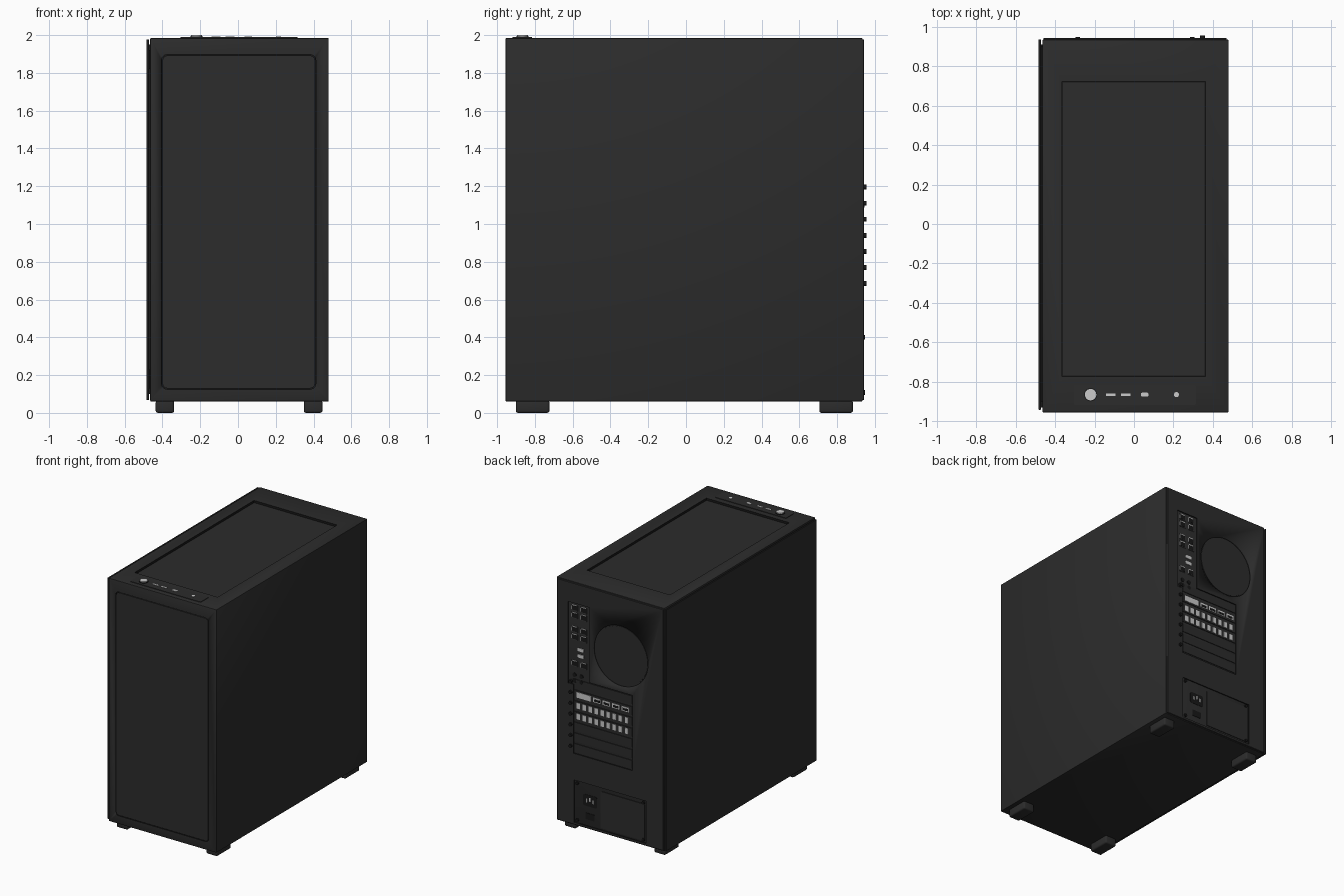
import bpy, bmesh, math
from mathutils import Matrix, Vector

cube = bpy.data.objects.get("Cube")
if cube:
    bpy.data.objects.remove(cube, do_unlink=True)


def material(name, value):
    m = bpy.data.materials.new(name)
    m.use_nodes = True
    col = (value, value, value, 1)
    m.diffuse_color = col
    m.node_tree.nodes["Principled BSDF"].inputs["Base Color"].default_value = col
    return m


BLACK = material("case black", 0.025)
SHADOW = material("recess black", 0.009)
TRIM = material("trim grey", 0.04)
SILVER = material("silver metal", 0.6)


def finish(name, bm, mat, smooth=True):
    mesh = bpy.data.meshes.new(name)
    bm.to_mesh(mesh)
    bm.free()
    mesh.materials.append(mat)
    ob = bpy.data.objects.new(name, mesh)
    bpy.context.collection.objects.link(ob)
    if smooth:
        bpy.ops.object.select_all(action='DESELECT')
        ob.select_set(True)
        bpy.context.view_layer.objects.active = ob
        bpy.ops.object.shade_smooth_by_angle(angle=math.radians(35))
    return ob


def add_box(bm, xs, ys, zs):
    mid = Vector([sum(r) / 2 for r in (xs, ys, zs)])
    size = [abs(r[1] - r[0]) for r in (xs, ys, zs)]
    bmesh.ops.create_cube(bm, size=1, matrix=Matrix.Translation(mid) @ Matrix.Diagonal((*size, 1)))


def box(name, xs, ys, zs, mat=BLACK, bevel=0, axis=None, segments=3):
    """Box from ranges; a bevel may be limited to the edges along one axis."""
    bm = bmesh.new()
    add_box(bm, xs, ys, zs)
    if bevel:
        edges = [e for e in bm.edges if axis is None
                 or abs((e.verts[0].co - e.verts[1].co).normalized()[axis]) > 0.9]
        bmesh.ops.bevel(bm, geom=edges, offset=bevel, segments=segments, affect='EDGES', profile=0.5)
    return finish(name, bm, mat, bevel > 0)


def boxes(name, ranges, mat):
    bm = bmesh.new()
    for r in ranges:
        add_box(bm, *r)
    return finish(name, bm, mat, False)


def disc(name, centre, radius, depth, axis, mat, sides=32):
    turn = Matrix.Rotation(math.pi / 2, 4, 'X') if axis == 'Y' else Matrix()
    bm = bmesh.new()
    bmesh.ops.create_cone(bm, cap_ends=True, segments=sides, radius1=radius, radius2=radius,
                          depth=depth, matrix=Matrix.Translation(centre) @ turn)
    return finish(name, bm, mat)


def cut(target, cutter):
    mod = target.modifiers.new("recess", 'BOOLEAN')
    mod.operation, mod.solver, mod.object = 'DIFFERENCE', 'EXACT', cutter
    mod.material_mode = 'TRANSFER'
    bpy.ops.object.select_all(action='DESELECT')
    bpy.context.view_layer.objects.active = target
    target.select_set(True)
    bpy.ops.object.modifier_apply(modifier=mod.name)
    bpy.data.objects.remove(cutter, do_unlink=True)


def span(mid, width):
    return (mid - width / 2, mid + width / 2)


# Case shell and rear plate
shell = box("case_shell", (-0.465, 0.48), (-0.955, 0.935), (0.06, 1.985), bevel=0.006, segments=2)
rear = box("rear_plate", (-0.46, 0.47), (0.9, 0.943), (0.067, 1.978), bevel=0.003, segments=1)

# Front panel set in a rounded groove
cut(shell, box("front_cutter", (-0.405, 0.412), (-1, -0.943), (0.125, 1.897), SHADOW, 0.03, 1))
box("front_panel", (-0.4, 0.407), (-0.954, -0.94), (0.13, 1.892), BLACK, 0.026, 1)

# Recessed top vent
cut(shell, box("top_cutter", (-0.365, 0.362), (-0.772, 0.722), (1.965, 2.1), SHADOW))
box("top_mesh", (-0.361, 0.358), (-0.768, 0.718), (1.96, 1.97))

# Top control strip
box("control_strip", (-0.305, 0.315), (-0.918, -0.815), (1.98, 1.989), BLACK, 0.01, 2)
disc("power_button_ring", (-0.22, -0.865, 1.989), 0.034, 0.008, 'Z', SHADOW)
disc("power_button", (-0.22, -0.865, 1.992), 0.029, 0.016, 'Z', SILVER)
boxes("top_ports", [(span(x, 0.048), span(-0.865, 0.012), (1.985, 1.992)) for x in (-0.117, -0.042)], SILVER)
box("top_small_port", span(0.054, 0.038), span(-0.865, 0.02), (1.985, 1.992), SILVER, 0.007, 2)
disc("top_audio_jack", (0.215, -0.865, 1.988), 0.013, 0.008, 'Z', SILVER, 16)

# Removable side panel with its four clips
box("side_panel", (-0.484, -0.472), (-0.942, 0.936), (0.068, 1.978), BLACK, 0.002, None, 1)
boxes("side_panel_clips", [((-0.476, -0.46), span(y, 0.06), span(z, 0.1))
                           for y in (-0.9, 0.88) for z in (0.18, 1.87)], SHADOW)
boxes("side_panel_spacer", [((-0.476, -0.46), (-0.9, 0.9), (0.1, 1.95))], SHADOW)

# Feet
for side, x in (("right", -0.387), ("left", 0.398)):
    for end, y in (("front", -0.812), ("back", 0.795)):
        box(f"{end}_{side}_foot", span(x, 0.098), span(y, 0.178), (0, 0.066), BLACK, 0.012)

# Rear fan opening
cut(rear, disc("fan_cutter", (-0.09, 0.943, 1.51), 0.238, 0.024, 'Y', SHADOW, 64))
disc("fan_cover", (-0.09, 0.93, 1.51), 0.231, 0.016, 'Y', BLACK, 64)

# Rear connector plate: two columns of ports with dark openings
cut(rear, box("connector_cutter", (0.185, 0.375), (0.93, 1), (1.175, 1.82), SHADOW))
box("connector_plate", (0.19, 0.37), (0.92, 0.934), (1.18, 1.815), BLACK)
ports = [(x, z) for x in (0.32, 0.24) for z in (1.78, 1.72, 1.61, 1.55, 1.34)]
boxes("port_rims", [(span(x, 0.054), (0.93, 0.938), span(z, 0.046)) for x, z in ports], TRIM)
boxes("port_edges", [(span(x, 0.04), (0.93, 0.939), span(z + 0.021, 0.006)) for x, z in ports]
      + [(span(x + 0.025, 0.005), (0.93, 0.939), span(z, 0.03)) for x, z in ports], SILVER)
boxes("port_openings", [(span(x, 0.042), (0.93, 0.9395), span(z, 0.034)) for x, z in ports], SHADOW)
for i, z in enumerate((1.46, 1.41)):
    box(f"display_port_{i + 1}", span(0.265, 0.055), (0.93, 0.94), span(z, 0.026), SILVER, 0.008, 1)
for x in (0.32, 0.26):
    for z in (1.205, 1.25):
        disc("audio_jack", (x, 0.936, z), 0.016, 0.01, 'Y', SHADOW, 16)

# Expansion slots with thumb screws
PITCH = 0.085
cut(rear, box("slot_cutter", (-0.19, 0.325), (0.93, 1), (0.63, 1.225), SHADOW))
slots = [0.675 + PITCH * i for i in range(7)]
boxes("slot_covers", [((-0.185, 0.32), (0.92, 0.94), span(z, 0.066)) for z in slots], BLACK)
for i, z in enumerate(slots):
    disc(f"slot_screw_{i + 1}", (0.348, 0.947, z + 0.01), 0.013, 0.018, 'Y', SHADOW, 16)

# Graphics card bracket: video ports above two rows of vents
row = slots[5]
boxes("video_ports", [((0.17, 0.3), (0.935, 0.943), span(row, 0.044))]
      + [(span(0.12 - 0.083 * i, 0.066), (0.935, 0.943), span(row, 0.036)) for i in range(4)], SILVER)
boxes("video_port_openings", [(span(0.12 - 0.083 * i, 0.05), (0.935, 0.944), span(row - 0.003, 0.018))
                              for i in range(4)], SHADOW)
boxes("card_vents", [(span(0.285 - 0.053 * i, 0.03), (0.935, 0.943), span(z, 0.046))
                     for z in slots[3:5] for i in range(9)], SILVER)

# Power supply bay
cut(rear, box("power_cutter", (-0.31, 0.32), (0.925, 1), (0.085, 0.42), SHADOW))
box("power_supply", (-0.305, 0.315), (0.91, 0.932), (0.09, 0.415), BLACK)
box("power_cover", (-0.295, 0.09), (0.92, 0.94), (0.1, 0.39), BLACK, 0.006, 1)
box("power_socket", span(0.185, 0.12), (0.92, 0.937), span(0.285, 0.09), SHADOW, 0.012, 1)
boxes("socket_pins", [(span(0.185 + dx, 0.009), (0.93, 0.94), span(0.285 + dz, 0.03))
                      for dx, dz in ((-0.028, 0), (0, 0.012), (0.028, 0))], SILVER)
box("power_switch", span(0.185, 0.08), (0.92, 0.938), span(0.16, 0.05), SHADOW, 0.006, 1)
for x in (-0.285, 0.295):
    for z in (0.108, 0.4):
        disc("power_screw", (x, 0.94, z), 0.012, 0.014, 'Y', SHADOW, 16)
